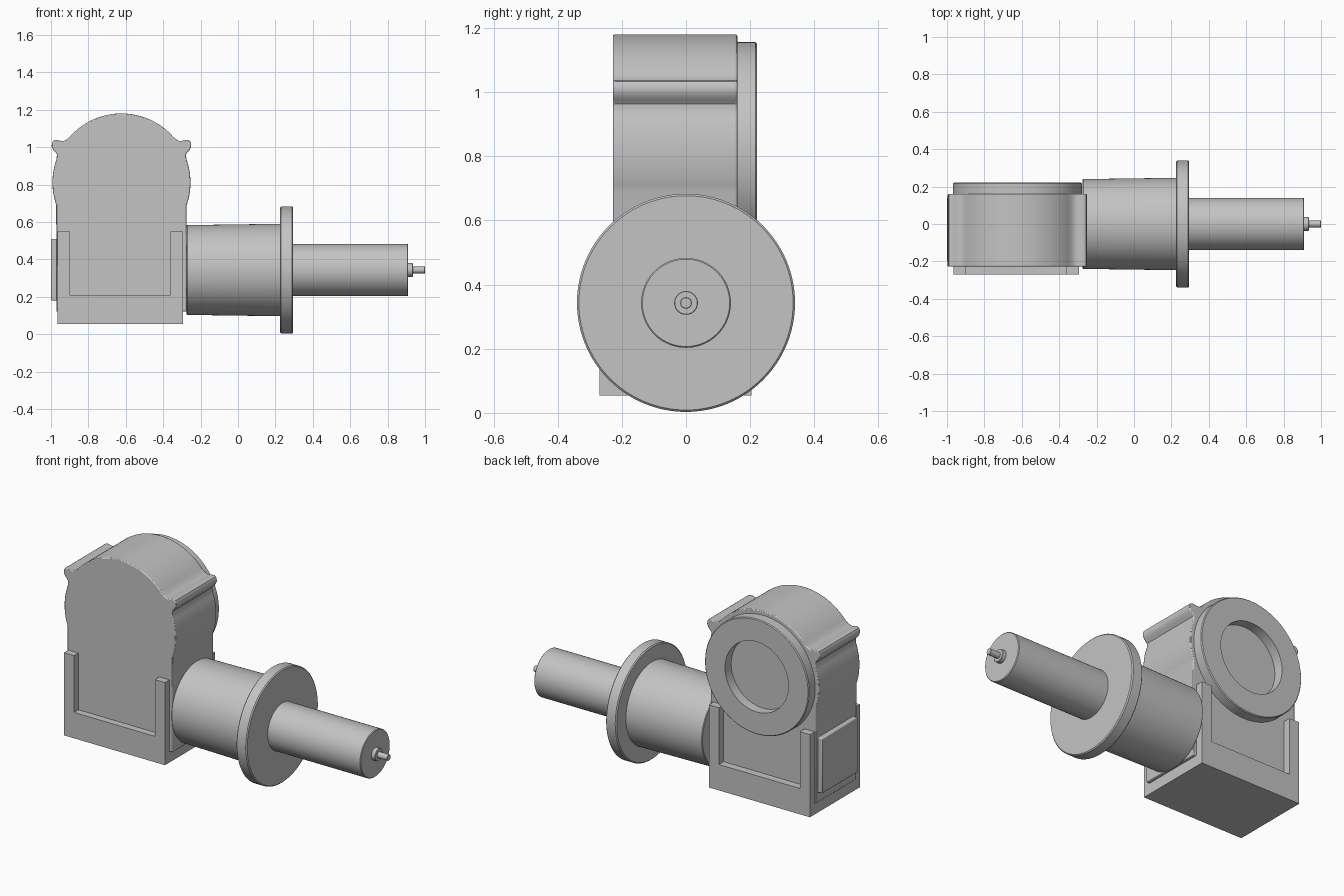
import bpy, bmesh, math
from mathutils import Matrix

cube = bpy.data.objects.get("Cube")
if cube:
    bpy.data.objects.remove(cube, do_unlink=True)

grey = bpy.data.materials.new("plain grey")
grey.use_nodes = True
grey.diffuse_color = (0.55, 0.55, 0.55, 1)
grey.node_tree.nodes["Principled BSDF"].inputs["Base Color"].default_value = (0.55, 0.55, 0.55, 1)

CX = -0.623        # centre line of the housing
SHAFT_Z = 0.343    # height of the horizontal axis


def finish(name, bm, bevel=0.0):
    bmesh.ops.recalc_face_normals(bm, faces=bm.faces)
    mesh = bpy.data.meshes.new(name)
    bm.to_mesh(mesh)
    bm.free()
    mesh.materials.append(grey)
    obj = bpy.data.objects.new(name, mesh)
    bpy.context.collection.objects.link(obj)
    bpy.ops.object.select_all(action="DESELECT")
    obj.select_set(True)
    bpy.context.view_layer.objects.active = obj
    bpy.ops.object.shade_smooth_by_angle(angle=math.radians(35))
    if bevel:
        mod = obj.modifiers.new("soft edges", "BEVEL")
        mod.width = bevel
        mod.segments = 2
        mod.limit_method = "ANGLE"
        mod.angle_limit = math.radians(50)
    return obj


def extrude(name, outline, y0, y1, bevel=0.0):
    """Extrude an x-z outline from y0 to y1."""
    bm = bmesh.new()
    face = bm.faces.new([bm.verts.new((x, y0, z)) for x, z in outline])
    out = bmesh.ops.extrude_face_region(bm, geom=[face])
    moved = [v for v in out["geom"] if isinstance(v, bmesh.types.BMVert)]
    bmesh.ops.translate(bm, vec=(0, y1 - y0, 0), verts=moved)
    return finish(name, bm, bevel)


def lathe(name, profile, centre, turn=None, steps=96):
    """Spin (distance along axis, radius) points about the x axis."""
    bm = bmesh.new()
    rings = []
    for a, r in profile:
        if r == 0:
            rings.append([bm.verts.new((a, 0, 0))] * steps)
        else:
            rings.append([bm.verts.new((a, r * math.cos(t), r * math.sin(t)))
                          for t in (math.tau * i / steps for i in range(steps))])
    for p, q in zip(rings, rings[1:]):
        for i in range(steps):
            j = (i + 1) % steps
            bm.faces.new(list(dict.fromkeys((p[i], p[j], q[j], q[i]))))
    if turn:
        bmesh.ops.transform(bm, matrix=turn, verts=bm.verts)
    bmesh.ops.translate(bm, vec=centre, verts=bm.verts)
    return finish(name, bm)


def rod(name, x0, x1, r0, r1, edge):
    """Solid round part on the shaft axis with a small edge chamfer."""
    return lathe(name, [(x0, 0), (x0, r0 - edge), (x0 + edge, r0),
                        (x1 - edge, r1), (x1, r1 - edge), (x1, 0)], (0, 0, SHAFT_Z))


# Housing: straight sides running into a round head with two small lugs
R, HEAD_Z = 0.369, 0.811


def arc(a0, a1, n):
    angles = [math.radians(a0 + (a1 - a0) * i / n) for i in range(n + 1)]
    return [(R * math.cos(a), HEAD_Z + R * math.sin(a)) for a in angles]


lug = [(0.346, 0.95), (0.346, 0.963), (0.355, 0.975), (0.366, 0.987), (0.373, 1.005),
       (0.372, 1.022), (0.366, 1.033), (0.355, 1.038), (0.34, 1.037), (0.322, 1.033),
       (0.308, 1.034), (0.295, 1.04)]
half = [(0.348, 0.12)] + arc(-19, 20, 14) + lug + arc(41, 90, 20)
outline = [(CX + x, z) for x, z in half] + [(CX - x, z) for x, z in reversed(half[:-1])]
extrude("housing", outline, -0.228, 0.16, 0.005)

# Base cradle: U-shaped on the front and back of the housing
L, Rt, leg = -0.965, -0.295, 0.067
extrude("base_cradle",
        [(L, 0.055), (Rt, 0.055), (Rt, 0.55), (Rt - leg, 0.55), (Rt - leg, 0.21),
         (L + leg, 0.21), (L + leg, 0.55), (L, 0.55)], -0.27, 0.205)

# Cover plate on the end opposite the shaft
extrude("side_cover", [(-1.0, 0.18), (-0.96, 0.18), (-0.96, 0.51), (-1.0, 0.51)],
        -0.2, 0.14, 0.006)

# Round collar with an open recess on the back
lathe("back_collar",
      [(0.15, 0), (0.15, 0.345), (0.216, 0.345), (0.221, 0.34), (0.221, 0.21), (0.162, 0.21), (0.162, 0)],
      (CX, 0, HEAD_Z), Matrix.Rotation(math.pi / 2, 4, "Z"))

# Horizontal drive, each part stepping down towards the tip
rod("drive_barrel", -0.275, 0.23, 0.24, 0.247, 0.004)
rod("mounting_flange", 0.225, 0.295, 0.34, 0.34, 0.006)
rod("output_tube", 0.285, 0.91, 0.14, 0.14, 0.004)
rod("tip_collar", 0.9, 0.935, 0.037, 0.037, 0.002)
rod("tip_pin", 0.93, 1.0, 0.018, 0.018, 0.002)
